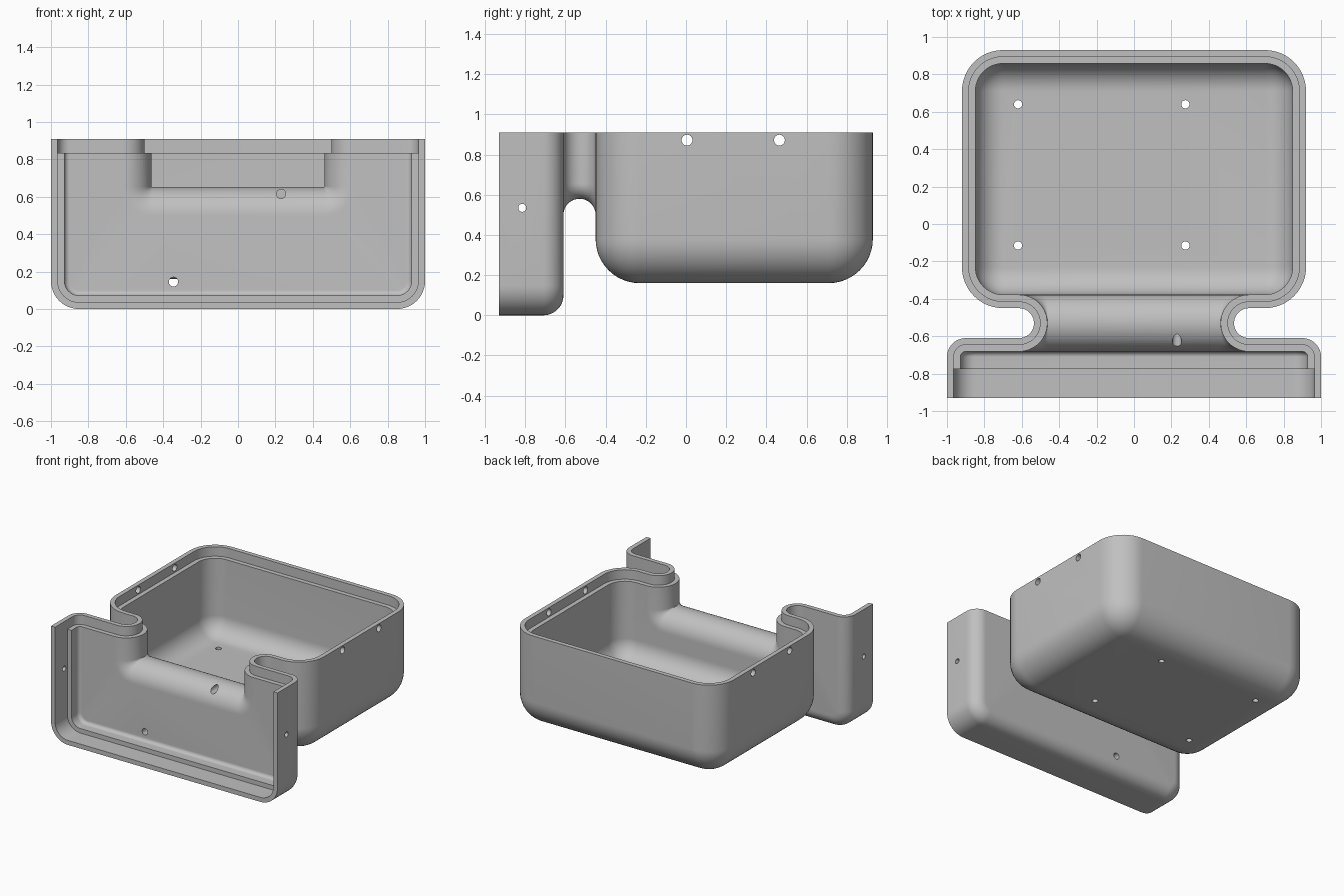
import bpy, bmesh
from math import sin, cos, pi
from mathutils import Matrix, Vector

cube = bpy.data.objects.get("Cube")
if cube:
    bpy.data.objects.remove(cube, do_unlink=True)

TOP, WALL, LIP = 0.91, 0.072, 0.835     # rim height, wall thickness, rebate floor
FRONT, FRONT_LIP = -0.93, -0.775        # open front edge, front rebate depth
SEG = 12
QUARTER = [i / SEG * pi / 2 for i in range(SEG + 1)]


def new_object(name, bm):
    bmesh.ops.remove_doubles(bm, verts=bm.verts, dist=1e-5)
    bmesh.ops.recalc_face_normals(bm, faces=bm.faces)
    mesh = bpy.data.meshes.new(name)
    bm.to_mesh(mesh)
    bm.free()
    obj = bpy.data.objects.new(name, mesh)
    bpy.context.collection.objects.link(obj)
    return obj


def u_profile(y, half, floor, r, top):
    """Flat-topped section with rounded bottom corners."""
    right = [(half - r + r * cos(a), floor + r - r * sin(a)) for a in QUARTER]
    pts = [(half, top)] + right
    pts += [(-x, z) for x, z in reversed(pts)]
    return [Vector((x, y, z)) for x, z in pts]


def stations(t, front):
    """Sections from front to back (y, half width, floor, corner), inset by t."""
    out = [(front, 1 - t, t, 0.15 - t)]
    # front tray, rounded towards its back wall
    r = 0.10 - t
    for a in QUARTER:
        i = r * (1 - cos(a))
        out.append((-0.61 - t - r + r * sin(a), 1 - t - i, t + i, 0.15 - t - i))
    # neck, flaring at both ends
    r = 0.08 + t
    for k in range(2 * SEG + 1):
        a = pi * k / (2 * SEG)
        d = r * (1 - sin(a))
        out.append((-0.53 - r * cos(a), 0.535 - t + d, 0.58 + t - d, 0.075 - t + d))
    # bin, rounded at its front and back walls
    r = 0.22 - t
    ends = [(r * (1 - cos(a)), r * (1 - sin(a))) for a in QUARTER]
    for y, i in ends:
        out.append((-0.45 + t + y, 0.92 - t - i, 0.16 + t + i, r - i))
    for y, i in reversed(ends):
        out.append((0.93 - t - y, 0.92 - t - i, 0.16 + t + i, r - i))
    return out


def loft(name, sections, top):
    bm = bmesh.new()
    rings = [[bm.verts.new(p) for p in u_profile(*s, top)] for s in sections]
    n = len(rings[0])
    for a, b in zip(rings, rings[1:]):
        for j in range(n):
            k = (j + 1) % n
            bm.faces.new((a[j], a[k], b[k], b[j]))
    bm.faces.new(rings[0])
    bm.faces.new(rings[-1])
    return new_object(name, bm)


def drill(bm, centre, axis, radius, length):
    turn = Vector((0, 0, 1)).rotation_difference(Vector(axis)).to_matrix().to_4x4()
    bmesh.ops.create_cone(bm, cap_ends=True, segments=24, radius1=radius, radius2=radius,
                          depth=length, matrix=Matrix.Translation(centre) @ turn)


# Outer body and the cavity inside it
shell = loft("open_housing_shell", stations(0, FRONT), TOP)
cavity = loft("cavity_cutter", stations(WALL, -1.1), 1.1)

# Stepped rebate along the top rim and the front edge
half_wall = stations(WALL / 2, -1.1)
first = half_wall[0]
rim = [(y, half, LIP, 0) for y, half, floor, r in half_wall if y > FRONT_LIP]
rebate = loft("rebate_cutter",
              [first, (FRONT_LIP,) + first[1:], (FRONT_LIP, first[1], LIP, 0)] + rim, 1.1)

# Screw and cable holes
bm = bmesh.new()
for x in (-0.62, 0.275):
    for y in (-0.115, 0.64):
        drill(bm, (x, y, 0.2), (0, 0, 1), 0.022, 0.2)
for y in (0.005, 0.465):
    drill(bm, (0, y, 0.872), (1, 0, 0), 0.027, 2.4)
drill(bm, (0, -0.815, 0.535), (1, 0, 0), 0.02, 2.4)
drill(bm, (-0.345, -0.65, 0.145), (0, 1, 0), 0.025, 0.2)
drill(bm, (0.23, -0.63, 0.615), (0, 1, 0), 0.025, 0.2)
holes = new_object("hole_cutter", bm)

# Cut the shell
bpy.ops.object.select_all(action='DESELECT')
bpy.context.view_layer.objects.active = shell
shell.select_set(True)
for cutter in (cavity, rebate, holes):
    cutter.hide_render = True
    mod = shell.modifiers.new(cutter.name, 'BOOLEAN')
    mod.operation = 'DIFFERENCE'
    mod.solver = 'EXACT'
    mod.object = cutter
    bpy.ops.object.modifier_apply(modifier=mod.name)
    bpy.data.objects.remove(cutter, do_unlink=True)

# Plain grey finish
grey = bpy.data.materials.new("plain_grey")
grey.use_nodes = True
colour = (0.53, 0.53, 0.53, 1)
grey.diffuse_color = colour
grey.node_tree.nodes["Principled BSDF"].inputs["Base Color"].default_value = colour
shell.data.materials.clear()
shell.data.materials.append(grey)
bpy.ops.object.shade_smooth_by_angle(angle=pi / 6)
